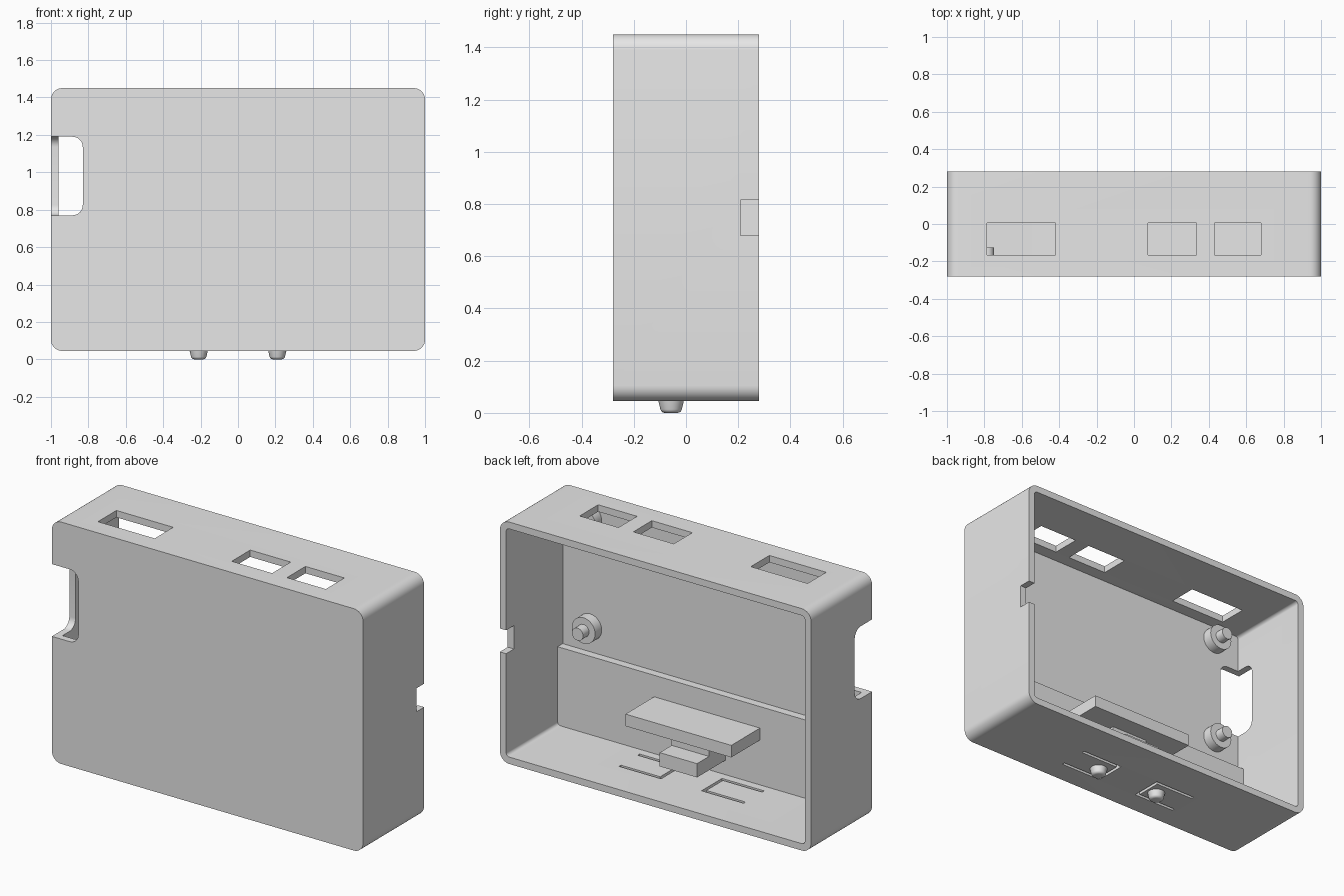
import bpy, bmesh
from math import radians, pi
from mathutils import Matrix, Vector

if "Cube" in bpy.data.objects:
    bpy.data.objects.remove(bpy.data.objects["Cube"], do_unlink=True)

grey = bpy.data.materials.new("plain_grey")
grey.use_nodes = True
grey.diffuse_color = (0.8, 0.8, 0.8, 1)
grey.node_tree.nodes["Principled BSDF"].inputs["Base Color"].default_value = (0.8, 0.8, 0.8, 1)


def finish(name, bm):
    mesh = bpy.data.meshes.new(name)
    bmesh.ops.recalc_face_normals(bm, faces=bm.faces)
    bm.to_mesh(mesh)
    bm.free()
    obj = bpy.data.objects.new(name, mesh)
    obj.data.materials.append(grey)
    bpy.context.collection.objects.link(obj)
    return obj


def box(name, x, y, z, radius=0, axis=None):
    """Box from ranges; rounds edges along one axis, or all edges."""
    bm = bmesh.new()
    bmesh.ops.create_cube(bm, size=1)
    for v in bm.verts:
        v.co = Vector([r[0] if c < 0 else r[1] for c, r in zip(v.co, (x, y, z))])
    if radius:
        edges = [e for e in bm.edges if axis is None
                 or abs((e.verts[0].co - e.verts[1].co).normalized()[axis]) > 0.9]
        bmesh.ops.bevel(bm, geom=edges, offset=radius, segments=8, profile=0.5, affect='EDGES')
    return finish(name, bm)


def cylinder(name, centre, r1, r2, depth, turn, axis, bevel=0):
    bm = bmesh.new()
    bmesh.ops.create_cone(bm, cap_ends=True, segments=40, radius1=r1, radius2=r2, depth=depth)
    if bevel:
        rim = [e for e in bm.edges if all(v.co.z < 0 for v in e.verts)]
        bmesh.ops.bevel(bm, geom=rim, offset=bevel, segments=4, profile=0.5, affect='EDGES')
    bm.transform(Matrix.Translation(centre) @ Matrix.Rotation(turn, 4, axis))
    return finish(name, bm)


def activate(obj):
    bpy.ops.object.select_all(action='DESELECT')
    obj.select_set(True)
    bpy.context.view_layer.objects.active = obj


def cut(target, cutter):
    cutter.hide_render = True
    mod = target.modifiers.new("cut", 'BOOLEAN')
    mod.operation, mod.solver, mod.object = 'DIFFERENCE', 'EXACT', cutter
    activate(target)
    bpy.ops.object.modifier_apply(modifier=mod.name)
    bpy.data.objects.remove(cutter, do_unlink=True)


# Case shell, open at the back
case = box("case_shell", (-1, 1), (-0.28, 0.28), (0.045, 1.45), 0.06, 1)
cut(case, box("cavity", (-0.96, 0.96), (-0.24, 0.4), (0.085, 1.41), 0.02, 1))

# Port openings in the top
for x in ((-0.785, -0.42), (0.075, 0.335), (0.43, 0.68)):
    cut(case, box("port_cutter", x, (-0.165, 0.005), (1.3, 1.6)))

# Corner opening at the front edge and rounded cable notch at the rear
cut(case, box("corner_cutter", (-1.2, -0.83), (-0.5, -0.12), (0.77, 1.19), 0.055))
cut(case, cylinder("notch_cutter", (1, 0.208, 0.748), 0.068, 0.068, 0.2, pi / 2, 'Y'))
cut(case, box("notch_cutter", (0.9, 1.1), (0.208, 0.4), (0.68, 0.816)))

# Flexible push buttons framed by U-shaped slots in the floor
for side, label in ((1, "left"), (-1, "right")):
    def span(a, b):
        return tuple(sorted((side * a, side * b)))
    for y in (-0.145, 0.025):
        cut(case, box("slot_cutter", span(0.13, 0.4), (y, y + 0.018), (0, 0.12)))
    cut(case, box("slot_cutter", span(0.13, 0.148), (-0.14, 0.04), (0, 0.12)))
    button = cylinder(label + "_button", (side * 0.21, -0.057, 0.028), 0.038, 0.051, 0.056, 0, 'Z', 0.014)

# Thickened lower part of the front wall
box("lower_wall_step", (-0.97, 0.97), (-0.25, -0.193), (0.075, 0.54))

# Inner bracket: wide shelf, recessed neck and lower block
box("bracket_shelf", (-0.34, 0.34), (-0.2, 0.07), (0.345, 0.415))
box("bracket_neck", (-0.12, 0.12), (-0.2, -0.04), (0.24, 0.35))
box("bracket_block", (-0.12, 0.12), (-0.2, 0.07), (0.17, 0.25))

# Mounting posts with narrow pins
for x, side in ((0.785, "left"), (-0.785, "right")):
    for z, level in ((0.685, "lower"), (1.32, "upper")):
        name = level + "_" + side
        cylinder(name + "_post", (x, -0.215, z), 0.075, 0.075, 0.07, pi / 2, 'X')
        cylinder(name + "_pin", (x, -0.18, z), 0.036, 0.036, 0.11, pi / 2, 'X')

# Smooth curved faces, keeping hard edges sharp
for obj in bpy.context.scene.objects:
    if obj.type == 'MESH':
        activate(obj)
        bpy.ops.object.shade_smooth_by_angle(angle=radians(30))
